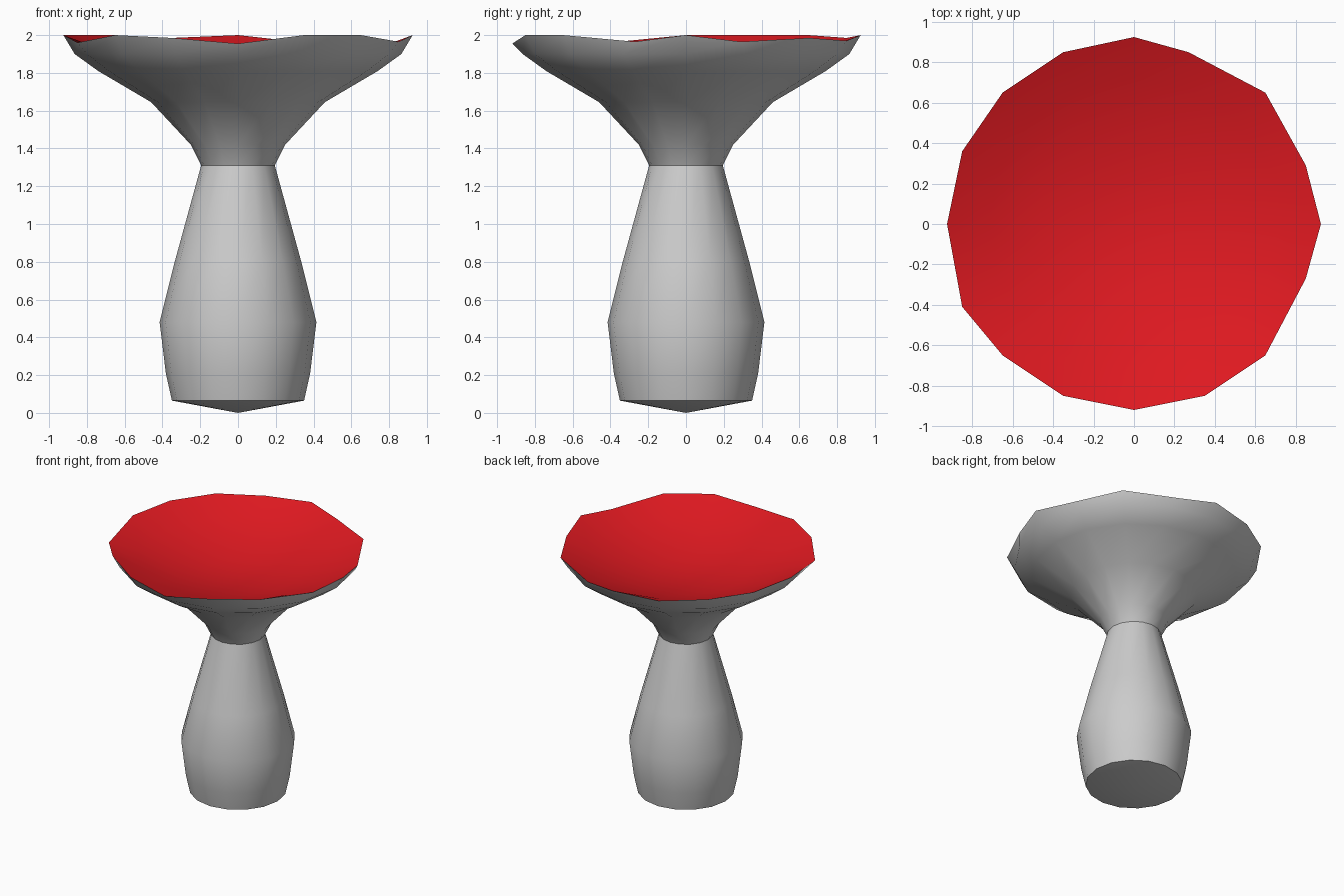
import bpy
import math

if "Cube" in bpy.data.objects:
    bpy.data.objects.remove(bpy.data.objects["Cube"])

SIDES = 16


def ring(radius, z):
    step = 2 * math.pi / SIDES
    return [(radius * math.cos(i * step), radius * math.sin(i * step), z) for i in range(SIDES)]


def loft(name, rings, angle, tip_start=None, tip_end=None, material=None):
    """Skin a stack of rings; optional tip points close either end."""
    verts = [p for r in rings for p in r]
    faces = []
    for k in range(len(rings) - 1):
        a, b = k * SIDES, (k + 1) * SIDES
        for i in range(SIDES):
            j = (i + 1) % SIDES
            faces.append((a + i, a + j, b + j, b + i))
    for tip, base, flip in ((tip_start, 0, True), (tip_end, (len(rings) - 1) * SIDES, False)):
        if tip is None:
            continue
        verts.append(tip)
        t = len(verts) - 1
        for i in range(SIDES):
            f = (base + i, base + (i + 1) % SIDES, t)
            faces.append(f[::-1] if flip else f)
    mesh = bpy.data.meshes.new(name)
    mesh.from_pydata(verts, [], faces)
    mesh.shade_smooth()
    mesh.set_sharp_from_angle(angle=math.radians(angle))
    if material:
        mesh.materials.append(material)
    obj = bpy.data.objects.new(name, mesh)
    bpy.context.collection.objects.link(obj)
    return obj


# Stem
stem_profile = [(0.35, 0.065), (0.382, 0.21), (0.415, 0.48), (0.335, 0.80), (0.195, 1.31)]
loft("stem", [ring(r, z) for r, z in stem_profile], 40, tip_start=(0, 0, 0))

# Uneven rim shared by both cap surfaces, anticlockwise from +x
rim = [(0.925, 0, 2.0), (0.85, 0.29, 1.965), (0.65, 0.65, 1.985), (0.27, 0.85, 1.97),
       (0, 0.925, 2.0), (-0.35, 0.85, 1.985), (-0.65, 0.65, 2.0), (-0.85, 0.36, 2.0),
       (-0.925, 0, 2.0), (-0.85, -0.41, 1.96), (-0.65, -0.65, 2.0), (-0.35, -0.85, 1.985),
       (0, -0.92, 1.955), (0.35, -0.85, 2.0), (0.65, -0.65, 2.0), (0.85, -0.27, 1.965)]

# Flared cap underside
cap_profile = [(0.195, 1.31), (0.25, 1.42), (0.46, 1.645), (0.74, 1.81), (0.865, 1.90)]
loft("cap_underside", [ring(r, z) for r, z in cap_profile] + [rim], 50)

# Red dished cap top
red = bpy.data.materials.new("cap_red")
red.diffuse_color = (0.75, 0.01, 0.015, 1)
red.use_nodes = True
red.node_tree.nodes["Principled BSDF"].inputs["Base Color"].default_value = red.diffuse_color
dish_profile = [(0.72, 1.905), (0.48, 1.835), (0.24, 1.79)]
loft("cap_top", [rim] + [ring(r, z) for r, z in dish_profile], 60,
     tip_end=(0, 0, 1.775), material=red)
